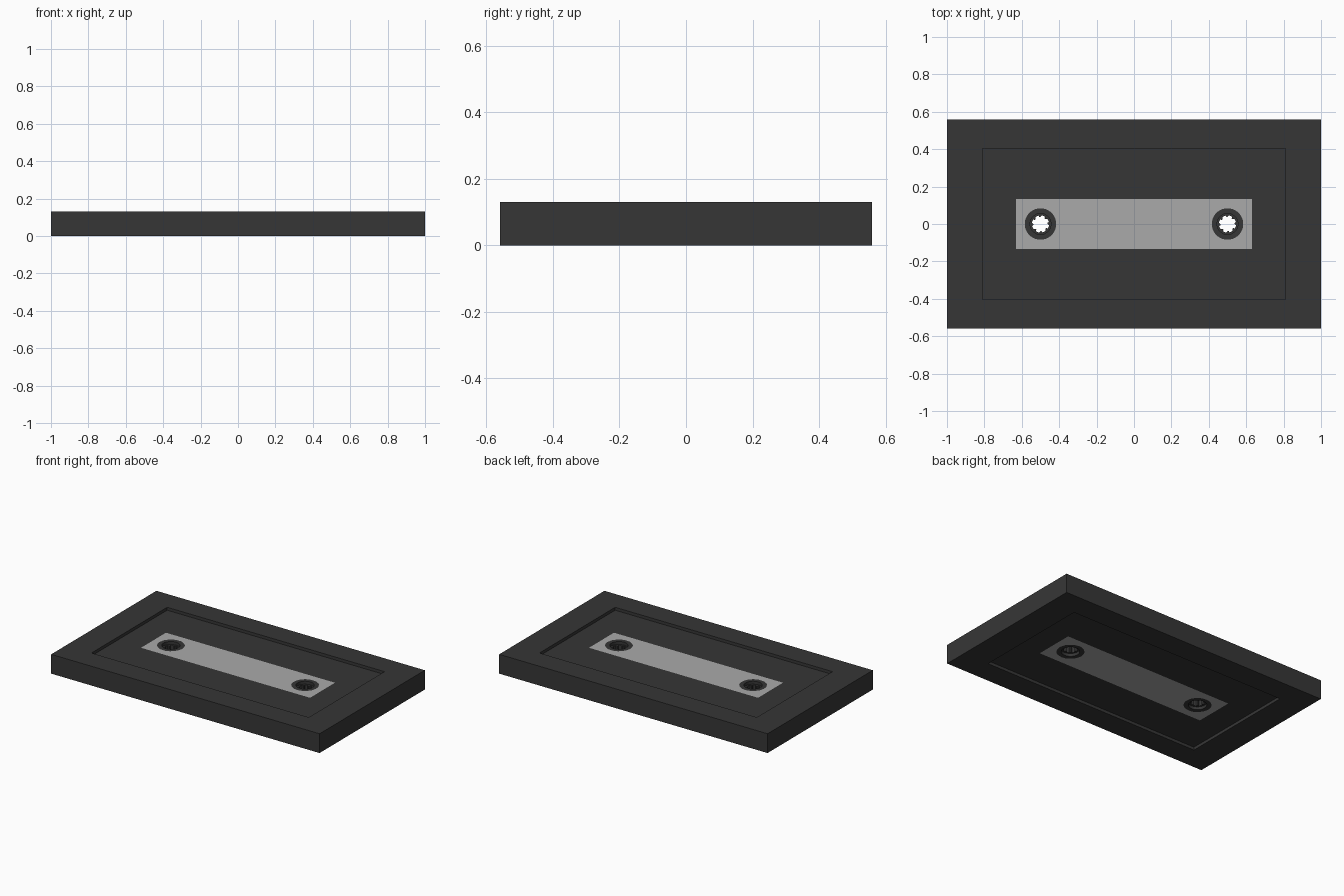
import bpy, bmesh
from math import sin, cos, pi

if "Cube" in bpy.data.objects:
    bpy.data.objects.remove(bpy.data.objects["Cube"])

H = 0.13            # shell thickness
D = 0.02            # depth of the sunken label area on both faces
TOP = H - D


def material(name, color):
    m = bpy.data.materials.new(name)
    m.diffuse_color = color
    m.use_nodes = True
    m.node_tree.nodes["Principled BSDF"].inputs["Base Color"].default_value = m.diffuse_color
    return m


def closed_loft(name, rings, mat):
    """Bridge a list of point rings in a closed loop (a solid with a through hole)."""
    bm = bmesh.new()
    loops = [[bm.verts.new(p) for p in ring] for ring in rings]
    n = len(loops[0])
    for i, a in enumerate(loops):
        b = loops[(i + 1) % len(loops)]
        for j in range(n):
            k = (j + 1) % n
            bm.faces.new((a[j], a[k], b[k], b[j]))
    bmesh.ops.recalc_face_normals(bm, faces=bm.faces)
    me = bpy.data.meshes.new(name)
    bm.to_mesh(me)
    bm.free()
    ob = bpy.data.objects.new(name, me)
    bpy.context.collection.objects.link(ob)
    me.materials.append(mat)
    return ob


def rect(hx, hy, z):
    return [(-hx, -hy, z), (hx, -hy, z), (hx, hy, z), (-hx, hy, z)]


def circle(r, z, teeth=False, n=48):
    pts = []
    for i in range(n):
        rr = r - 0.009 if teeth and i % 6 < 2 else r
        a = 2 * pi * i / n
        pts.append((rr * cos(a), rr * sin(a), z))
    return pts


dark = material("dark_plastic", (0.037, 0.037, 0.037, 1))
clear = material("clear_plastic", (0.4, 0.4, 0.4, 0.6))

# Shell: slab with sunken faces and a rectangular window opening
closed_loft("shell", [
    rect(1, 0.56, 0), rect(1, 0.56, H),
    rect(0.81, 0.403, H), rect(0.81, 0.403, TOP),
    rect(0.63, 0.133, TOP), rect(0.63, 0.133, D),
    rect(0.81, 0.403, D), rect(0.81, 0.403, 0)], dark)

# Window: clear block filling the opening
bpy.ops.mesh.primitive_cube_add(size=1, location=(0, 0, H / 2))
window = bpy.context.object
window.name = "window"
window.scale = (1.26, 0.266, TOP - D)
bpy.ops.object.transform_apply(location=True, rotation=False, scale=True)
window.data.materials.append(clear)

# Reel hubs: stepped rings with toothed holes, set through the window
for side, x in (("left", -0.5), ("right", 0.5)):
    bpy.ops.mesh.primitive_cylinder_add(vertices=48, radius=0.084, depth=0.3,
                                        location=(x, 0, H / 2))
    cutter = bpy.context.object
    cutter.hide_render = True
    bpy.context.view_layer.objects.active = window
    mod = window.modifiers.new("hole", 'BOOLEAN')
    mod.operation = 'DIFFERENCE'
    mod.solver = 'EXACT'
    mod.object = cutter
    bpy.ops.object.modifier_apply(modifier=mod.name)
    bpy.data.objects.remove(cutter)

    hub = closed_loft(side + "_reel_hub", [
        circle(0.085, D), circle(0.085, TOP),
        circle(0.056, TOP), circle(0.056, 0.09),
        circle(0.046, 0.09, True), circle(0.046, 0.04, True),
        circle(0.056, 0.04), circle(0.056, D)], dark)
    hub.location.x = x
